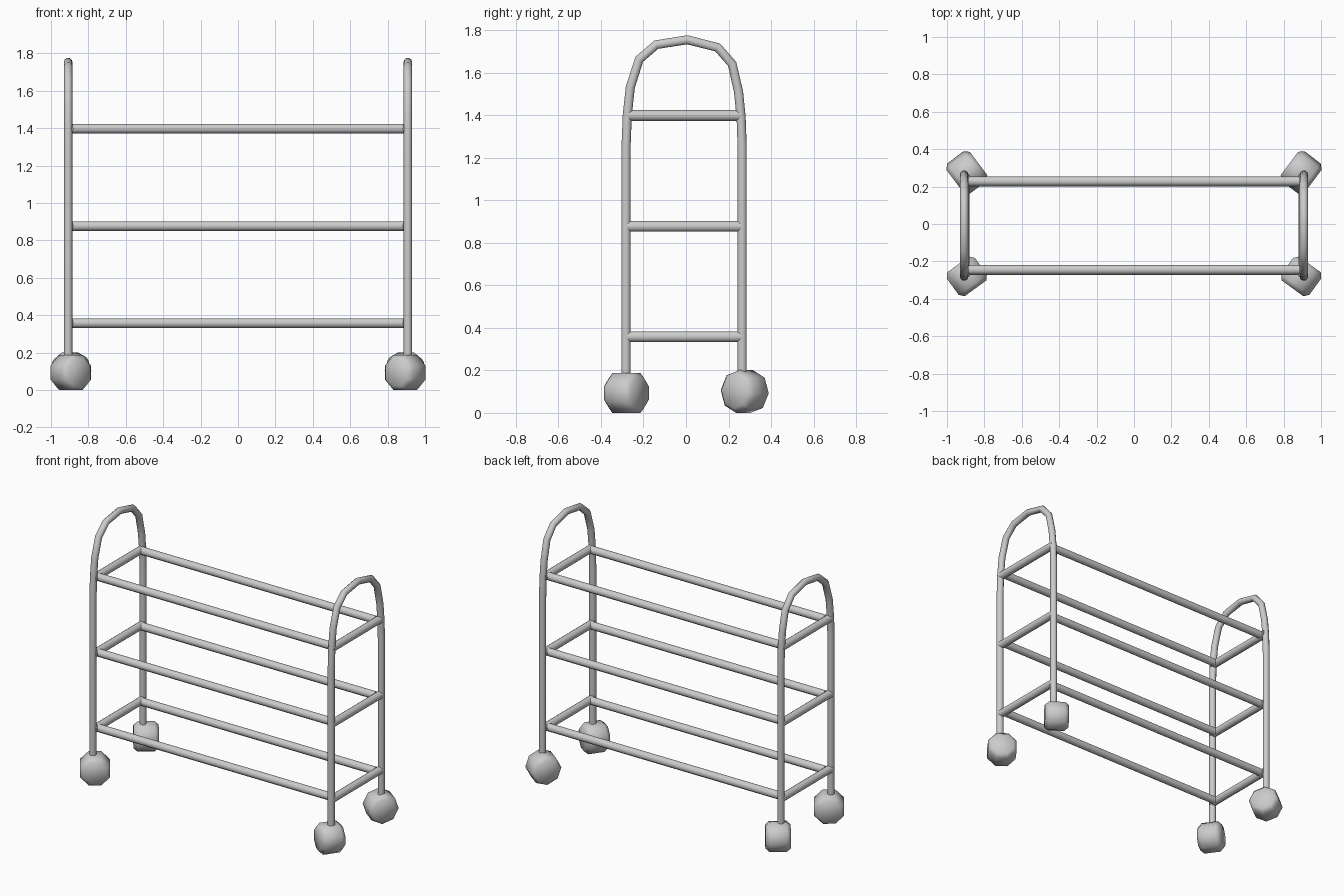
import bpy, bmesh, math
from mathutils import Matrix, Vector

if "Cube" in bpy.data.objects:
    bpy.data.objects.remove(bpy.data.objects["Cube"])


def tube(name, pts, r):
    """Round capped tube along a list of points, turned into a mesh."""
    cu = bpy.data.curves.new(name, 'CURVE')
    cu.dimensions = '3D'
    cu.bevel_depth = r
    cu.bevel_resolution = 3
    cu.use_fill_caps = True
    sp = cu.splines.new('POLY')
    sp.points.add(len(pts) - 1)
    for p, co in zip(sp.points, pts):
        p.co = (*co, 1)
    ob = bpy.data.objects.new(name, cu)
    bpy.context.collection.objects.link(ob)
    finish(ob, True)


def finish(ob, convert=False):
    bpy.ops.object.select_all(action='DESELECT')
    ob.select_set(True)
    bpy.context.view_layer.objects.active = ob
    if convert:
        bpy.ops.object.convert(target='MESH')
    bpy.ops.object.shade_smooth_by_angle(angle=math.radians(50))


def wheel(name, loc, yaw, roll):
    """Chunky eight-sided wheel with rounded rims, axle turned by yaw."""
    profile = [(-0.079, 0.078), (-0.054, 0.101), (0.054, 0.101), (0.079, 0.078)]
    rot = Matrix.Rotation(yaw, 4, 'Z') @ Matrix.Rotation(roll, 4, 'X')
    bm = bmesh.new()
    rings = []
    for x, r in profile:
        rings.append([bm.verts.new(rot @ Vector((x, r * math.cos(a), r * math.sin(a))) + Vector(loc))
                      for a in (math.tau * (i + 0.5) / 8 for i in range(8))])
    for a, b in zip(rings, rings[1:]):
        for i in range(8):
            j = (i + 1) % 8
            bm.faces.new((a[i], a[j], b[j], b[i]))
    bm.faces.new(rings[0])
    bm.faces.new(rings[-1])
    bmesh.ops.recalc_face_normals(bm, faces=bm.faces)
    me = bpy.data.meshes.new(name)
    bm.to_mesh(me)
    bm.free()
    ob = bpy.data.objects.new(name, me)
    bpy.context.collection.objects.link(ob)
    finish(ob)


# Arched end frame, as y, z
arch = [(-0.282, 0.12), (-0.282, 1.25), (-0.276, 1.40), (-0.262, 1.53), (-0.220, 1.662),
        (-0.14, 1.731), (0.006, 1.754), (0.149, 1.718), (0.217, 1.640), (0.247, 1.51),
        (0.259, 1.39), (0.264, 1.25), (0.264, 0.12)]
levels = (0.358, 0.877, 1.398)

for side, s in (("left", -1), ("right", 1)):
    tube(f"{side}_end_frame", [(s * 0.908, y, z) for y, z in arch], 0.0225)
    # Short cross bars
    for n, z in enumerate(levels, 1):
        tube(f"{side}_cross_bar_{n}", [(s * 0.905, -0.28, z), (s * 0.905, 0.264, z)], 0.0265)
    # Swivelled wheels
    wheel(f"{side}_front_wheel", (s * 0.894, -0.28, 0.0935), s * math.radians(54), 0)
    wheel(f"{side}_back_wheel", (s * 0.894, 0.276, 0.1), -s * math.radians(37), math.radians(18))

# Long shelf rails
for n, z in enumerate(levels, 1):
    for name, y in (("front", -0.245), ("back", 0.228)):
        tube(f"{name}_rail_{n}", [(-0.89, y, z), (0.89, y, z)], 0.0265)
